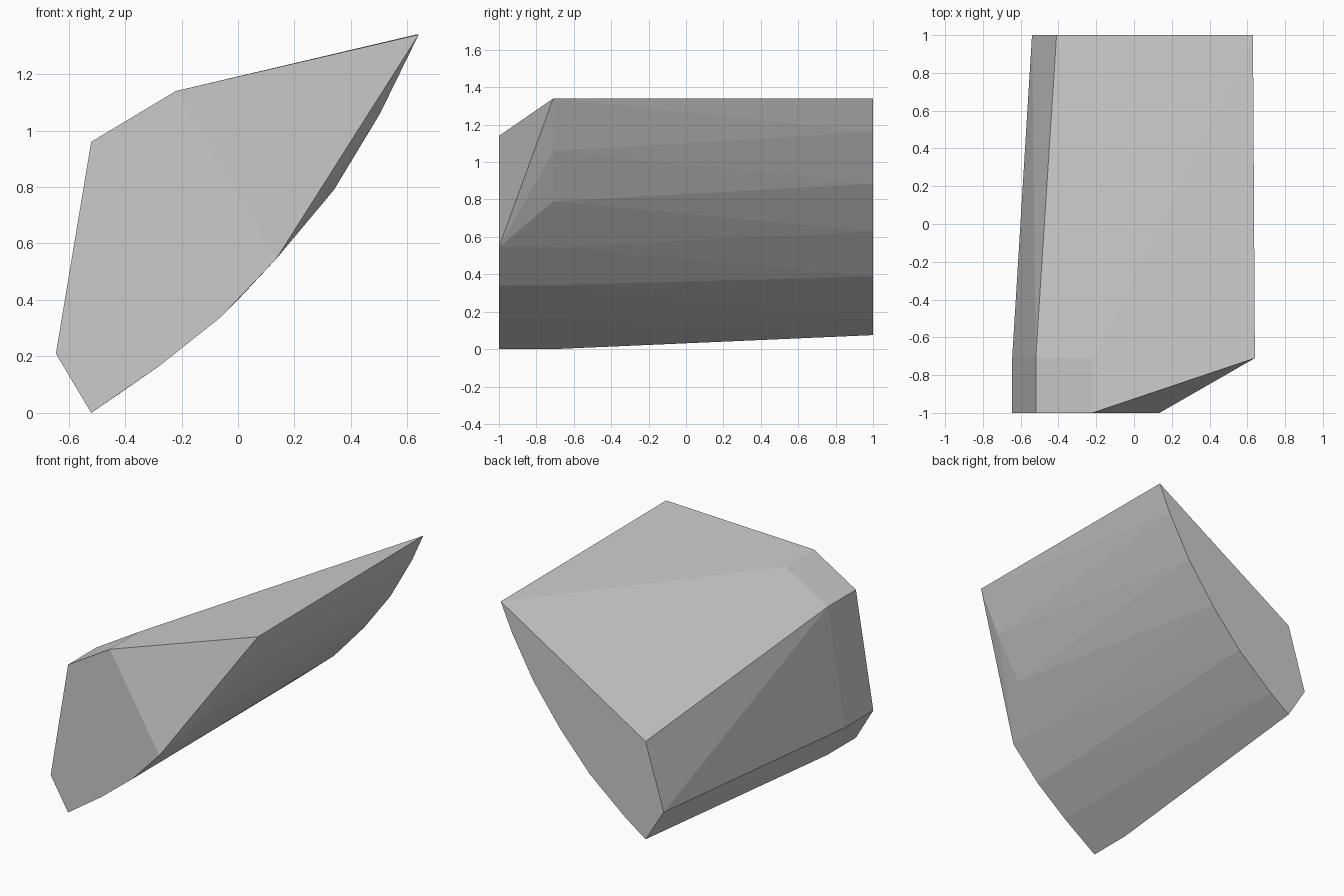
import bpy
import bmesh
import math

cube = bpy.data.objects.get("Cube")
if cube:
    bpy.data.objects.remove(cube, do_unlink=True)

# Plain grey stone
grey = bpy.data.materials.new("stone_grey")
grey.use_nodes = True
colour = (0.6, 0.6, 0.6, 1)
grey.diffuse_color = colour
grey.node_tree.nodes["Principled BSDF"].inputs["Base Color"].default_value = colour

# Cross-sections as (x, z) points
flank = [(-0.22, 1.14), (-0.52, 0.96), (-0.645, 0.21)]
low_curve = [(-0.52, 0), (-0.28, 0.165), (-0.06, 0.34), (0.135, 0.545)]
high_curve = [(0.34, 0.79), (0.503, 1.06), (0.64, 1.34)]
back_flank = [(-0.41, 0.71), (-0.54, 0.285)]
back_curve = [(-0.41, 0.075), (-0.265, 0.177), (-0.01, 0.39), (0.205, 0.63),
              (0.395, 0.885), (0.55, 1.16), (0.63, 1.34)]

sections = {
    -1.0: flank + low_curve,                # cut-off front end
    -0.71: flank + low_curve + high_curve,  # full section behind the slanted corner
    1.0: back_flank + back_curve,           # narrower back end
}

# Skin the sections into one faceted block
bm = bmesh.new()
for y, profile in sections.items():
    for x, z in profile:
        bm.verts.new((x, y, z))
bmesh.ops.convex_hull(bm, input=bm.verts[:])
loose = [v for v in bm.verts if not v.link_faces]
bmesh.ops.delete(bm, geom=loose, context='VERTS')
bmesh.ops.dissolve_limit(bm, angle_limit=math.radians(0.5),
                         verts=bm.verts[:], edges=bm.edges[:])
bmesh.ops.recalc_face_normals(bm, faces=bm.faces[:])

mesh = bpy.data.meshes.new("faceted_block")
bm.to_mesh(mesh)
bm.free()
mesh.materials.append(grey)
block = bpy.data.objects.new("faceted_block", mesh)
bpy.context.collection.objects.link(block)
